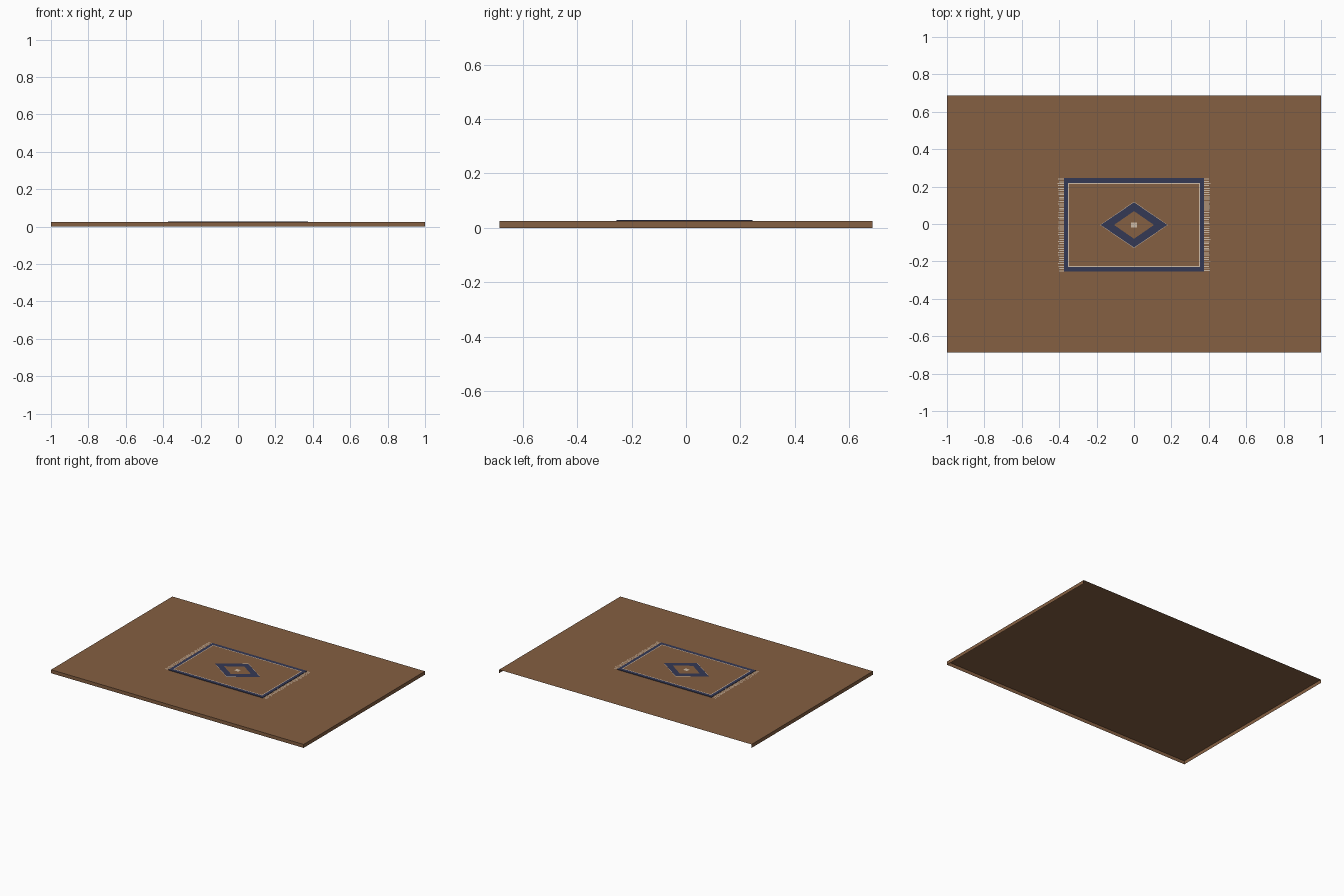
import bpy, bmesh, random

random.seed(4)
if "Cube" in bpy.data.objects:
    bpy.data.objects.remove(bpy.data.objects["Cube"])


def material(name, rgb):
    m = bpy.data.materials.new(name)
    m.use_nodes = True
    m.diffuse_color = (*rgb, 1)
    bsdf = m.node_tree.nodes["Principled BSDF"]
    bsdf.inputs["Base Color"].default_value = (*rgb, 1)
    return m


brown = material("warm brown", (0.235, 0.116, 0.054))
navy = material("navy wool", (0.034, 0.040, 0.089))
cream = material("cream thread", (0.62, 0.50, 0.38))

FLOOR, RUG_TOP, RUG_Y = 0.025, 0.0285, -0.005


def finish(name, bm, mats):
    mesh = bpy.data.meshes.new(name)
    bm.to_mesh(mesh)
    bm.free()
    for m in mats:
        mesh.materials.append(m)
    obj = bpy.data.objects.new(name, mesh)
    bpy.context.collection.objects.link(obj)
    return obj


def rect(x, y):
    return [(-x, -y), (x, -y), (x, y), (-x, y)]


def diamond(x, y):
    return [(0, -y), (x, 0), (0, y), (-x, 0)]


def add_loop(bm, outline, z):
    return [bm.verts.new((x, y, z)) for x, y in outline]


def bridge(bm, outer, inner, slot=0):
    for i in range(4):
        j = (i + 1) % 4
        bm.faces.new((outer[i], outer[j], inner[j], inner[i])).material_index = slot


# Floor: a top with front and end walls, open at the back and underneath
bm = bmesh.new()
low = add_loop(bm, rect(1.0, 0.686), 0)
high = add_loop(bm, rect(1.0, 0.686), FLOOR)
bm.faces.new(high)
for a, b in ((3, 0), (0, 1), (1, 2)):
    bm.faces.new((low[a], low[b], high[b], high[a]))
finish("floor_slab", bm, [brown])

# Rug: thin navy edge, then nested bands of pattern inlaid in one flat surface
NAVY, CREAM, BROWN = range(3)
bands = [
    (rect(0.352, 0.225), NAVY),         # border
    (rect(0.347, 0.220), CREAM),        # stripe
    (diamond(0.181, 0.124), BROWN),     # field
    (diamond(0.178, 0.121), CREAM),     # medallion edge
    (diamond(0.107, 0.074), NAVY),      # medallion ring
    (rect(0.016, 0.014), BROWN),        # medallion field
]
bm = bmesh.new()
border = rect(0.374, 0.250)
base = add_loop(bm, border, FLOOR)
loop = add_loop(bm, border, RUG_TOP)
bridge(bm, base, loop, NAVY)
for outline, slot in bands:
    inner = add_loop(bm, outline, RUG_TOP)
    bridge(bm, loop, inner, slot)
    loop = inner
bm.faces.new(loop).material_index = CREAM
finish("rug", bm, [navy, cream, brown]).location.y = RUG_Y

# Fringe: flat strands along both short ends
STRANDS = 42
for side, name in ((-1, "fringe_right"), (1, "fringe_left")):
    bm = bmesh.new()
    for i in range(STRANDS):
        y = -0.244 + 0.488 * i / (STRANDS - 1) + random.uniform(-0.002, 0.002)
        half = random.uniform(0.013, 0.017)
        x = side * (0.374 + half)
        bm.faces.new(add_loop(bm, [(x + u, y + v) for u, v in rect(half, 0.0026)],
                              FLOOR + 0.0015))
    finish(name, bm, [cream]).location.y = RUG_Y
